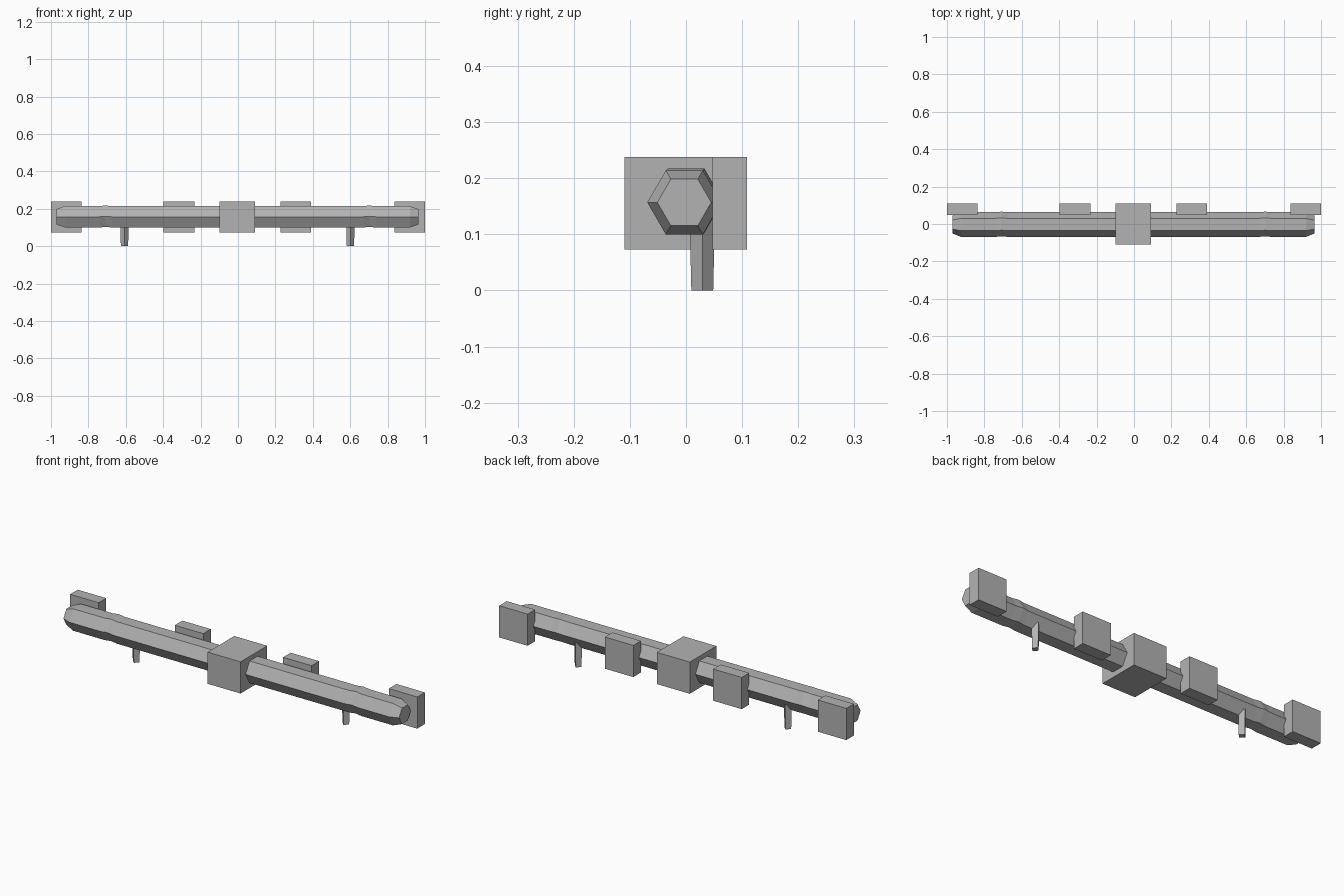
import bpy, bmesh, math

cube = bpy.data.objects.get("Cube")
if cube:
    bpy.data.objects.remove(cube, do_unlink=True)

grey = bpy.data.materials.new("plain grey")
grey.use_nodes = True
grey.diffuse_color = (0.45, 0.45, 0.45, 1)
grey.node_tree.nodes["Principled BSDF"].inputs["Base Color"].default_value = grey.diffuse_color


def finish(name, bm):
    bmesh.ops.recalc_face_normals(bm, faces=bm.faces)
    mesh = bpy.data.meshes.new(name)
    bm.to_mesh(mesh)
    bm.free()
    mesh.materials.append(grey)
    obj = bpy.data.objects.new(name, mesh)
    bpy.context.collection.objects.link(obj)
    return obj


def box(name, low, high):
    bm = bmesh.new()
    bmesh.ops.create_cube(bm, size=1)
    for v in bm.verts:
        for i in range(3):
            v.co[i] = high[i] if v.co[i] > 0 else low[i]
    return finish(name, bm)


def loft(name, rings):
    """Skin a closed solid through rings of points."""
    bm = bmesh.new()
    loops = [[bm.verts.new(p) for p in ring] for ring in rings]
    n = len(loops[0])
    for a, b in zip(loops, loops[1:]):
        for i in range(n):
            j = (i + 1) % n
            bm.faces.new((a[i], a[j], b[j], b[i]))
    bm.faces.new(loops[0])
    bm.faces.new(loops[-1])
    return finish(name, bm)


def hexagon(x, radius, rise=0):
    return [(x, -0.003 + rise + radius * math.cos(i * math.pi / 3),
             0.157 + rise + radius * math.sin(i * math.pi / 3)) for i in range(6)]


def diamond(x, z, radius):
    return [(x + radius * math.cos(i * math.pi / 2),
             0.029 + radius * math.sin(i * math.pi / 2), z) for i in range(4)]


MID = -0.003

# Hexagonal bar with tapered ends and a slight swell near each end
sections = [(-0.967, 0.048, 0), (-0.922, 0.066, 0), (-0.74, 0.066, 0), (-0.705, 0.066, 0.003),
            (-0.67, 0.066, 0)]
sections += [(-x, r, rise) for x, r, rise in reversed(sections)]
loft("bar", [hexagon(MID + x, r, rise) for x, r, rise in sections])

# Central block
box("centre_block", (MID - 0.095, -0.11, 0.073), (MID + 0.095, 0.109, 0.238))

# Rear plates and tapered pegs, one set per side
for side, label in ((1, "left"), (-1, "right")):
    for part, centre in (("outer", 0.918), ("inner", 0.312)):
        x = side * centre + (MID if part == "inner" else 0)
        box(f"{part}_plate_{label}", (x - 0.082, 0.047, 0.073), (x + 0.082, 0.109, 0.238))
    x = side * 0.604 + MID
    loft(f"peg_{label}", [diamond(x, 0, 0.0195), diamond(x, 0.13, 0.0225)])
